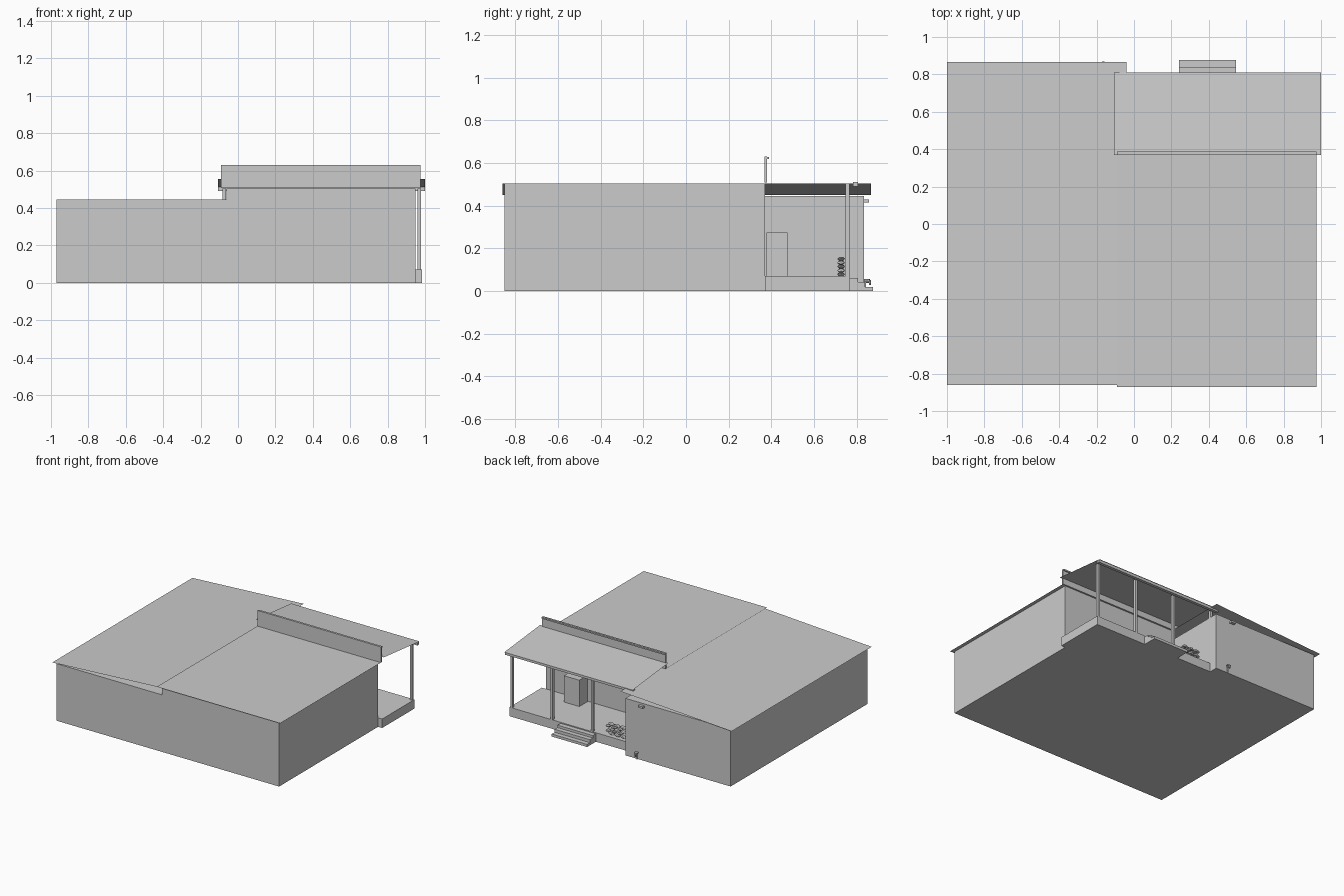
import bpy, math
from mathutils import Vector

grey = bpy.data.materials.new("plain grey")
grey.diffuse_color = (0.6, 0.6, 0.6, 1)


def mesh(name, verts, faces):
    me = bpy.data.meshes.new(name)
    me.from_pydata(verts, [], faces)
    me.materials.append(grey)
    ob = bpy.data.objects.new(name, me)
    bpy.context.collection.objects.link(ob)
    return ob


def box(name, x0, x1, y0, y1, z0, z1):
    v = [(x, y, z) for x in (x0, x1) for y in (y0, y1) for z in (z0, z1)]
    f = [(0, 1, 3, 2), (4, 6, 7, 5), (0, 4, 5, 1), (2, 3, 7, 6), (0, 2, 6, 4), (1, 5, 7, 3)]
    return mesh(name, v, f)


def rod(name, a, b, r, sides=8):
    a, b = Vector(a), Vector(b)
    bpy.ops.mesh.primitive_cylinder_add(vertices=sides, radius=r, depth=(b - a).length,
                                        location=(a + b) / 2)
    ob = bpy.context.object
    ob.rotation_euler = (b - a).to_track_quat('Z', 'Y').to_euler()
    ob.name = name
    ob.data.materials.append(grey)
    return ob


# House wings
box("left_wing", -0.97, -0.062, -0.85, 0.835, 0, 0.445)
box("right_wing", -0.062, 0.95, -0.85, 0.37, 0, 0.505)

# Thin roof sheets
mesh("left_roof", [(-1, -0.86, 0.45), (-0.04, -0.86, 0.505), (-0.04, 0.866, 0.505),
                   (-1, 0.866, 0.45)], [(0, 1, 2, 3)])
mesh("right_roof", [(-0.09, -0.872, 0.508), (0.975, -0.872, 0.508), (0.975, 0.37, 0.508),
                    (-0.09, 0.37, 0.508)], [(0, 1, 2, 3)])
mesh("porch_roof", [(-0.107, 0.37, 0.555), (1, 0.37, 0.555), (1, 0.81, 0.511),
                    (-0.107, 0.81, 0.511)], [(0, 1, 2, 3)])

# Parapet with cap lip, and gutter beam on the porch edge
box("parapet", -0.09, 0.975, 0.368, 0.379, 0.508, 0.63)
box("parapet_cap", -0.09, 0.975, 0.379, 0.388, 0.618, 0.628)
box("porch_beam", -0.107, 1.0, 0.782, 0.805, 0.49, 0.511)

# Porch deck and steps
box("porch_deck", -0.062, 0.985, 0.37, 0.768, 0, 0.07)
for i, (y, z) in enumerate([(0.805, 0.062), (0.84, 0.043), (0.876, 0.02)]):
    box("step_%d" % (i + 1), 0.24, 0.545, 0.768 if i == 0 else (0.805, 0.84)[i - 1], y, 0, z)

# Porch posts
for i in range(4):
    x = 0.97 - i * 0.348
    box("porch_post_%d" % (i + 1), x - 0.009, x + 0.009, 0.747, 0.767, 0.07, 0.505)

# Cabinet by the porch wall
box("porch_cabinet", 0.587, 0.72, 0.378, 0.476, 0.07, 0.275)

# Pile of small flattened pieces on the deck
for row in range(5):
    for col in range(3):
        bpy.ops.mesh.primitive_uv_sphere_add(
            segments=8, ring_count=4, radius=1,
            location=(0.03 + col * 0.052 + (row % 2) * 0.024, 0.727, 0.079 + row * 0.018))
        ob = bpy.context.object
        ob.name = "pile_piece"
        ob.scale = (0.026, 0.018, 0.009)
        ob.rotation_euler = (0, math.radians(12 if row % 2 else -12), 0)
        ob.data.materials.append(grey)

# Wall lamp and garden tap on the back of the left wing
box("wall_lamp", -0.225, -0.187, 0.835, 0.858, 0.415, 0.43)
rod("tap_pipe", (-0.165, 0.83, 0.045), (-0.165, 0.868, 0.045), 0.006)
rod("tap_wheel", (-0.165, 0.848, 0.05), (-0.165, 0.848, 0.056), 0.014)
rod("tap_spout", (-0.165, 0.862, 0.045), (-0.165, 0.862, 0.028), 0.005)
rod("tap_riser", (-0.165, 0.84, 0.0), (-0.165, 0.84, 0.045), 0.004)
